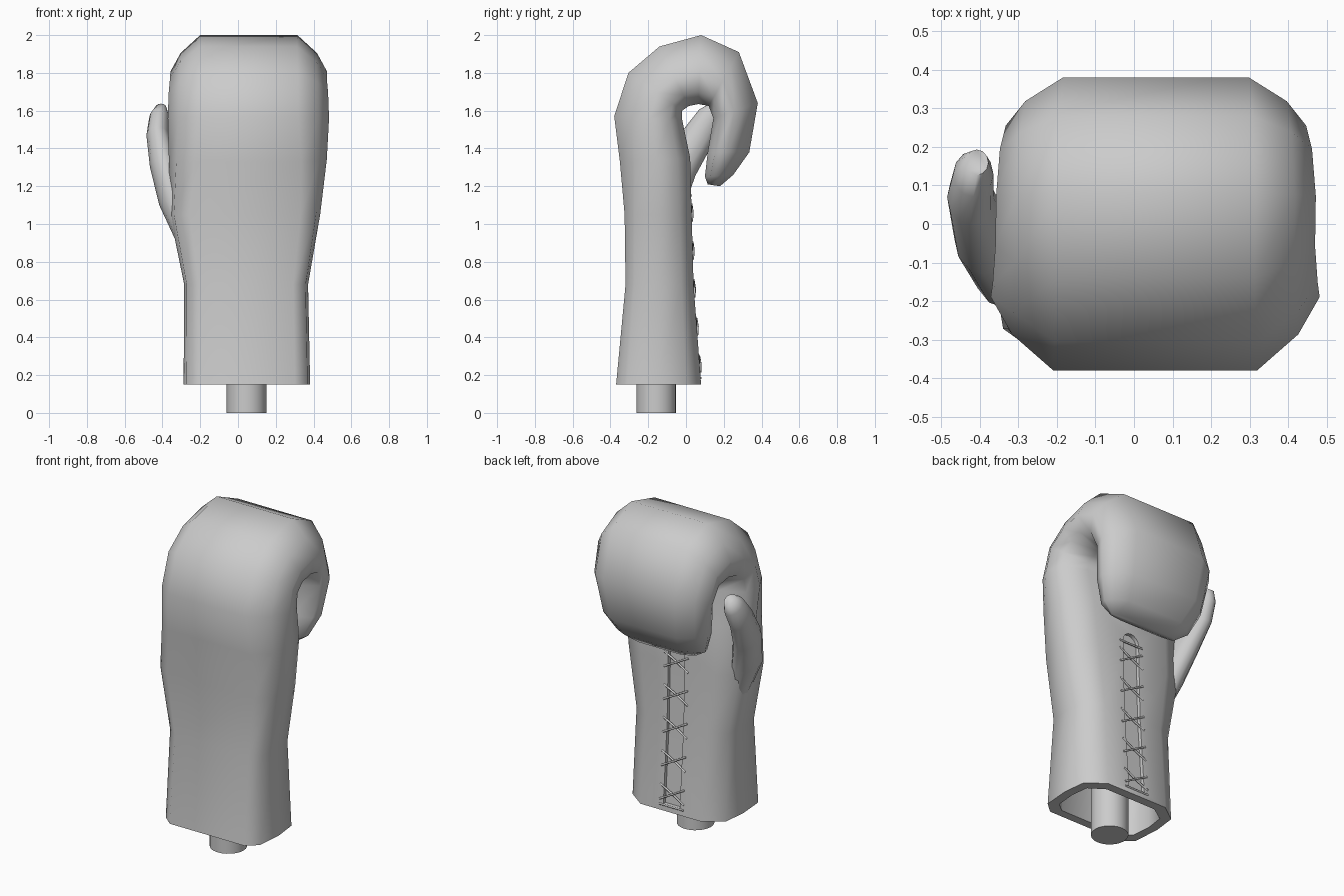
import bpy, bmesh, math
from mathutils import Vector

if "Cube" in bpy.data.objects:
    bpy.data.objects.remove(bpy.data.objects["Cube"])

SLOT_X = 0.045  # centre line of the lacing


def loft(name, rings):
    """Skin a list of equal-length closed rings and cap both ends."""
    bm = bmesh.new()
    rows = [[bm.verts.new(p) for p in r] for r in rings]
    n = len(rows[0])
    for a, b in zip(rows, rows[1:]):
        for i in range(n):
            j = (i + 1) % n
            bm.faces.new((a[i], a[j], b[j], b[i]))
    bm.faces.new(rows[0])
    bm.faces.new(rows[-1])
    bmesh.ops.recalc_face_normals(bm, faces=bm.faces)
    me = bpy.data.meshes.new(name)
    bm.to_mesh(me)
    bm.free()
    ob = bpy.data.objects.new(name, me)
    bpy.context.collection.objects.link(ob)
    return ob


def activate(ob):
    bpy.ops.object.select_all(action='DESELECT')
    ob.select_set(True)
    bpy.context.view_layer.objects.active = ob


def smooth(ob, deg):
    activate(ob)
    bpy.ops.object.shade_smooth_by_angle(angle=math.radians(deg))


# Padded cross-sections: (width fraction, depth fraction from back of hand to palm)
FIST = [(.62, 0), (.87, .26), (1, .53), (.95, .82), (.62, 1)]
CUFF = [(.76, 0), (.96, .13), (1, .5), (.95, .82), (.62, 1)]


def glove_ring(cx, oy, oz, iy, iz, hw, k):
    """k blends the squarer cuff section (0) into the rounder fist section (1)."""
    half = [(a + (c - a) * k, b + (d - b) * k) for (a, b), (c, d) in zip(CUFF, FIST)]
    ring = half + [(-u, v) for u, v in reversed(half)]
    return [(cx + u * hw, oy + (iy - oy) * v, oz + (iz - oz) * v) for u, v in ring]


# Glove body: cavity, cuff, hand, then the curled fist
STATIONS = [
    (.045, -.27, .65, -.015, .65, .275, 0), (.047, -.318, .15, .025, .15, .28, 0),
    (.047, -.37, .15, .08, .15, .335, 0), (.043, -.32, .68, .04, .68, .328, 0),
    (.037, -.325, 1.05, .03, 1.05, .398, .15), (.052, -.35, 1.33, .022, 1.35, .418, .6),
    (.055, -.38, 1.57, -.02, 1.55, .427, 1), (.055, -.305, 1.80, -.02, 1.60, .422, 1),
    (.055, -.14, 1.94, .015, 1.625, .415, 1), (.057, .08, 2.0, .065, 1.635, .415, 1),
    (.057, .28, 1.91, .12, 1.625, .405, 1), (.057, .38, 1.64, .145, 1.56, .39, 1),
    (.057, .335, 1.38, .115, 1.38, .36, 1), (.055, .25, 1.26, .1, 1.25, .305, 1),
    (.055, .18, 1.2, .115, 1.21, .23, 1)]
glove = loft("glove_body", [glove_ring(*s) for s in STATIONS])


def palm_y(z):
    pts = [(.15, .08), (.68, .04), (1.05, .03), (1.35, .022)]
    for (z0, y0), (z1, y1) in zip(pts, pts[1:]):
        if z <= z1:
            return y0 + (y1 - y0) * (z - z0) / (z1 - z0)
    return pts[-1][1]


# Shallow lacing slot with rounded top
W = .056
slot = [(z, W) for z in (.19, .45, .68, 1.05, 1.16)]
slot += [(1.16 + W * math.sin(a), W * math.cos(a)) for a in (.4, .8, 1.2, 1.5)]
cutter = loft("slot_cutter", [
    [(SLOT_X + sx * w, palm_y(z) + dy, z)
     for sx, dy in ((-1, -.022), (1, -.022), (1, .05), (-1, .05))] for z, w in slot])
cutter.hide_render = True
mod = glove.modifiers.new("slot", 'BOOLEAN')
mod.operation = 'DIFFERENCE'
mod.object = cutter
mod.solver = 'EXACT'
activate(glove)
bpy.ops.object.modifier_apply(modifier="slot")
bpy.data.objects.remove(cutter)
smooth(glove, 60)

# Thumb: ellipses swept along a leaning path (x, y, z, x radius, depth radius)
PATH = [(-.265, -.13, .88, .05, .07), (-.335, -.115, 1.1, .082, .105),
        (-.39, -.04, 1.3, .076, .10), (-.425, .07, 1.47, .06, .085),
        (-.417, .13, 1.57, .052, .07), (-.408, .16, 1.615, .03, .04)]
rings = []
for k, (x, y, z, rx, r) in enumerate(PATH):
    a, b = PATH[max(k - 1, 0)], PATH[min(k + 1, len(PATH) - 1)]
    d = Vector((b[1] - a[1], b[2] - a[2])).normalized()
    rings.append([(x + rx * math.cos(t), y + r * math.sin(t) * d.y, z - r * math.sin(t) * d.x)
                  for t in (math.tau * i / 12 for i in range(12))])
smooth(loft("thumb", rings), 65)

# Laces: crossed cords with a straight cord at each end
cu = bpy.data.curves.new("laces", 'CURVE')
cu.dimensions = '3D'
cu.bevel_depth = .006
cu.bevel_resolution = 1
cu.use_fill_caps = True


def cord(z0, z1, lift):
    sp = cu.splines.new('POLY')
    sp.points.add(2)
    for p, s, z in zip(sp.points, (-1, 0, 1), (z0, (z0 + z1) / 2, z1)):
        p.co = (SLOT_X + s * .082, palm_y(z) + (lift if s == 0 else 0), z, 1)


for i in range(5):
    z = .26 + .2 * i
    cord(z - .045, z + .045, -.004)
    cord(z + .045, z - .045, .005)
cord(1.15, 1.15, 0)
cord(.185, .185, 0)
bpy.context.collection.objects.link(bpy.data.objects.new("laces", cu))

# Mounting post
bpy.ops.mesh.primitive_cylinder_add(vertices=24, radius=.105, depth=.66,
                                    location=(.045, -.158, .33))
post = bpy.context.object
post.name = "mounting_post"
smooth(post, 40)
